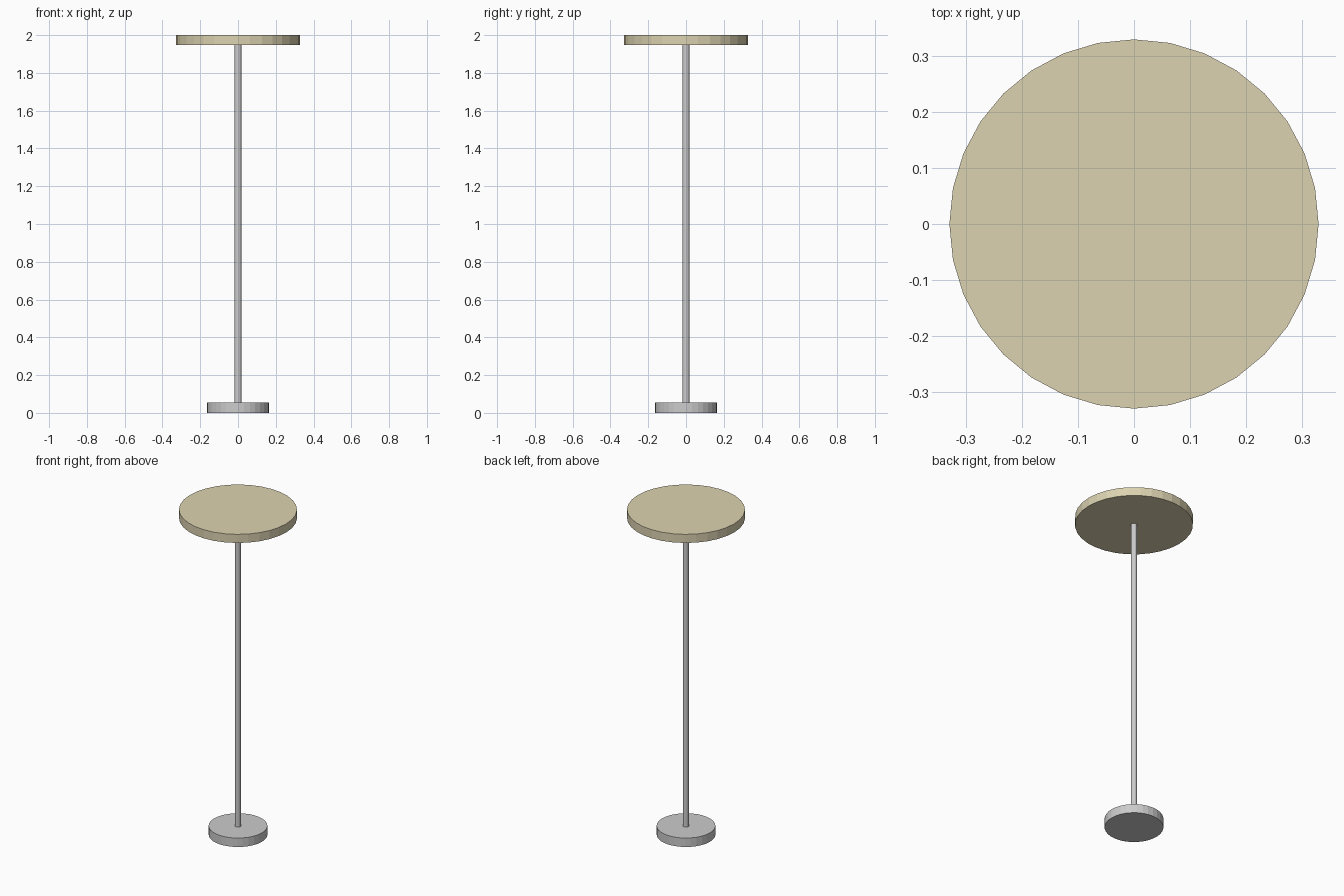
import bpy

if "Cube" in bpy.data.objects:
    bpy.data.objects.remove(bpy.data.objects["Cube"])


def disc(name, radius, z0, z1, sides, colour=None):
    bpy.ops.mesh.primitive_cylinder_add(
        vertices=sides, radius=radius, depth=z1 - z0, location=(0, 0, (z0 + z1) / 2))
    ob = bpy.context.object
    ob.name = name
    if colour:
        mat = bpy.data.materials.new(name + "_material")
        mat.diffuse_color = colour
        mat.use_nodes = True
        mat.node_tree.nodes["Principled BSDF"].inputs["Base Color"].default_value = mat.diffuse_color
        ob.data.materials.append(mat)
    return ob


# Weighted foot, slim pole and round top, all flat-faceted
disc("base", 0.164, 0.0, 0.055, 32)
disc("pole", 0.018, 0.05, 1.95, 16)
disc("top_disc", 0.329, 1.947, 2.0, 32, (0.72, 0.65, 0.44, 1))
